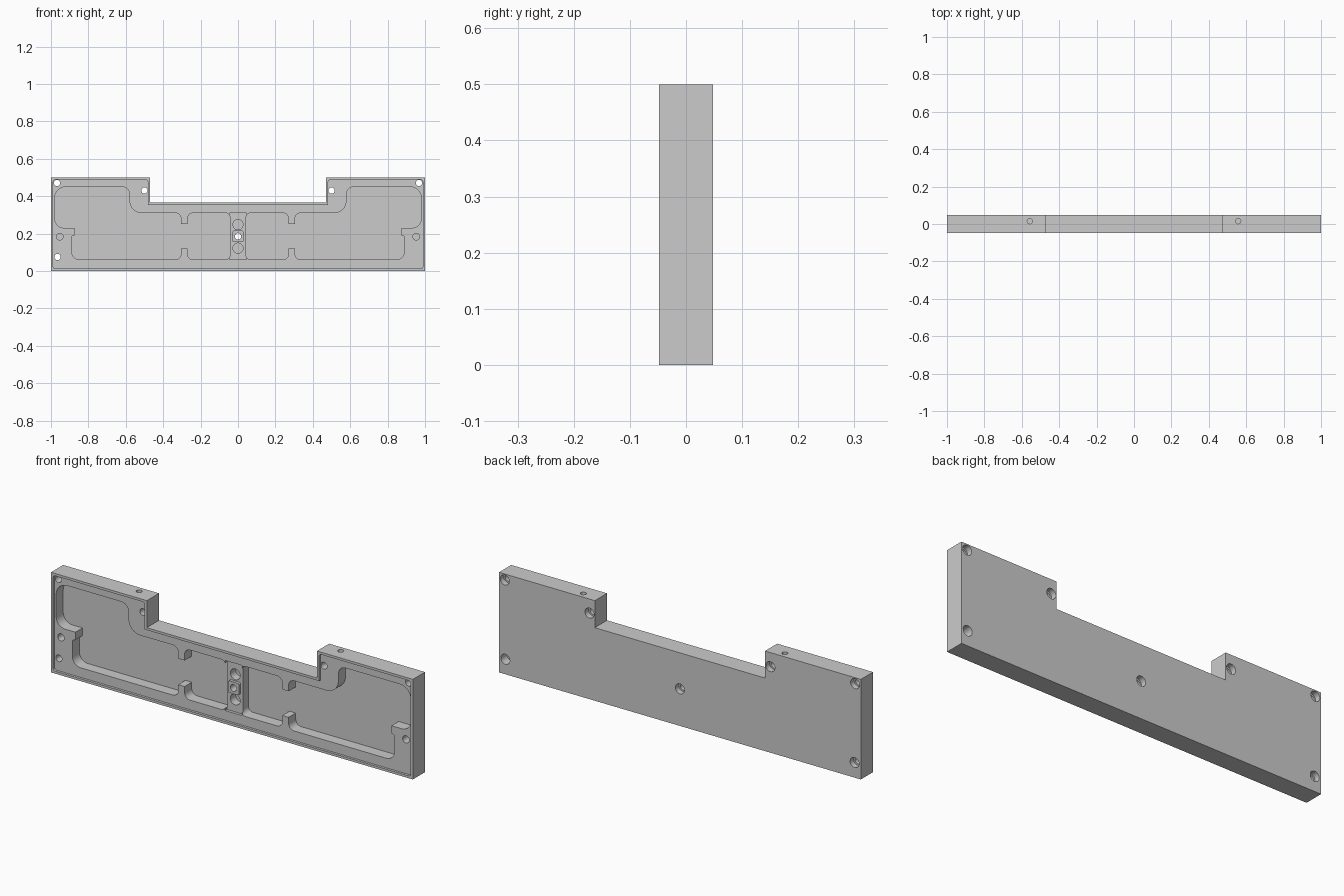
import bpy, bmesh, math
from mathutils import Vector, Matrix

if "Cube" in bpy.data.objects:
    bpy.data.objects.remove(bpy.data.objects["Cube"])

BACK, FRONT = 0.048, -0.048
LEDGE, STRIP, FLOOR = -0.036, -0.022, 0.02


def make_object(name, bm):
    bmesh.ops.recalc_face_normals(bm, faces=bm.faces)
    mesh = bpy.data.meshes.new(name)
    bm.to_mesh(mesh)
    bm.free()
    obj = bpy.data.objects.new(name, mesh)
    bpy.context.collection.objects.link(obj)
    return obj


def rounded(points):
    """Round each (x, z, radius) corner of a closed outline."""
    out = []
    for i, (x, z, r) in enumerate(points):
        p = Vector((x, z))
        if r == 0:
            out.append(p)
            continue
        nxt = points[(i + 1) % len(points)]
        u = (Vector(points[i - 1][:2]) - p).normalized()
        v = (Vector(nxt[:2]) - p).normalized()
        half = u.angle(v) / 2
        centre = p + (u + v).normalized() * (r / math.sin(half))
        t = r / math.tan(half)
        s, e = (p + u * t - centre).normalized(), (p + v * t - centre).normalized()
        out += [centre + s.slerp(e, k / 8) * r for k in range(9)]
    return out


def prism(name, outline, y0, y1, flip=1):
    bm = bmesh.new()
    face = bm.faces.new([bm.verts.new((p[0] * flip, y0, p[1])) for p in outline])
    ext = bmesh.ops.extrude_face_region(bm, geom=[face])
    verts = [g for g in ext["geom"] if isinstance(g, bmesh.types.BMVert)]
    bmesh.ops.translate(bm, verts=verts, vec=(0, y1 - y0, 0))
    return make_object(name, bm)


def box(x0, x1, z0, z1, r=0):
    return rounded([(x0, z0, r), (x1, z0, r), (x1, z1, r), (x0, z1, r)])


def drill(x, z, r, y0, y1):
    ring = [(x + r * math.cos(a * math.pi / 16), z + r * math.sin(a * math.pi / 16))
            for a in range(32)]
    combine(prism("drill", ring, y0, y1))


def combine(tool, operation='DIFFERENCE'):
    mod = plate.modifiers.new("cut", 'BOOLEAN')
    mod.object, mod.operation, mod.solver = tool, operation, 'EXACT'
    bpy.context.view_layer.objects.active = plate
    bpy.ops.object.modifier_apply(modifier=mod.name)
    bpy.data.objects.remove(tool)


def notched(d, r):
    """Plate outline inset by d."""
    return rounded([(-1 + d, d, r), (1 - d, d, r), (1 - d, 0.5 - d, r),
                    (0.47 + d, 0.5 - d, r), (0.47 + d, 0.365 - d, 0),
                    (-0.47 - d, 0.365 - d, 0), (-0.47 - d, 0.5 - d, r),
                    (-1 + d, 0.5 - d, r)])


# Notched plate with a shallow rimmed ledge on the front
plate = prism("housing_plate", notched(0, 0), FRONT, BACK)
combine(prism("ledge_cut", notched(0.012, 0.012), -0.1, LEDGE))

# Deep pockets, mirrored left and right
pocket = rounded([
    (-0.98, 0.45, 0.06), (-0.58, 0.45, 0.04), (-0.58, 0.31, 0.065),
    (-0.305, 0.31, 0.03), (-0.305, 0.25, 0), (-0.27, 0.25, 0), (-0.27, 0.31, 0.03),
    (-0.043, 0.31, 0.025), (-0.043, 0.06, 0.025), (-0.27, 0.06, 0.03),
    (-0.27, 0.12, 0), (-0.305, 0.12, 0), (-0.305, 0.06, 0.03),
    (-0.89, 0.06, 0.045), (-0.89, 0.19, 0.012), (-0.873, 0.19, 0.004),
    (-0.873, 0.23, 0), (-0.98, 0.23, 0.05)])
for side in (1, -1):
    combine(prism("pocket_cut", pocket, -0.1, FLOOR, side))

# Lowered centre strip with a square hub
combine(prism("strip_cut", box(-0.046, 0.046, 0.06, 0.31), -0.1, STRIP))
combine(prism("hub", box(-0.03, 0.03, 0.155, 0.215, 0.008), LEDGE, 0.03), 'UNION')
for z in (0.248, 0.122):
    drill(0, z, 0.027, -0.1, FLOOR)

# Screw holes, counterbored from the back
for x, z in ((-0.968, 0.47), (0.968, 0.47), (-0.5, 0.43), (0.5, 0.43),
             (-0.965, 0.075), (0, 0.185)):
    drill(x, z, 0.017, -0.1, 0.1)
    drill(x, z, 0.025, 0.02, 0.1)
drill(0.965, 0.075, 0.025, 0.0, 0.1)

# Blind side holes on the front, and pin holes in the top edge
for side in (1, -1):
    drill(side * 0.953, 0.183, 0.018, -0.1, 0.01)
    bm = bmesh.new()
    bmesh.ops.create_cone(bm, cap_ends=True, segments=32, radius1=0.014, radius2=0.014,
                          depth=0.2, matrix=Matrix.Translation((side * 0.557, 0.015, 0.5)))
    combine(make_object("pin_cut", bm))

# Smooth the round walls, keep machined edges sharp
plate.select_set(True)
bpy.context.view_layer.objects.active = plate
bpy.ops.object.shade_smooth_by_angle(angle=math.radians(30))
